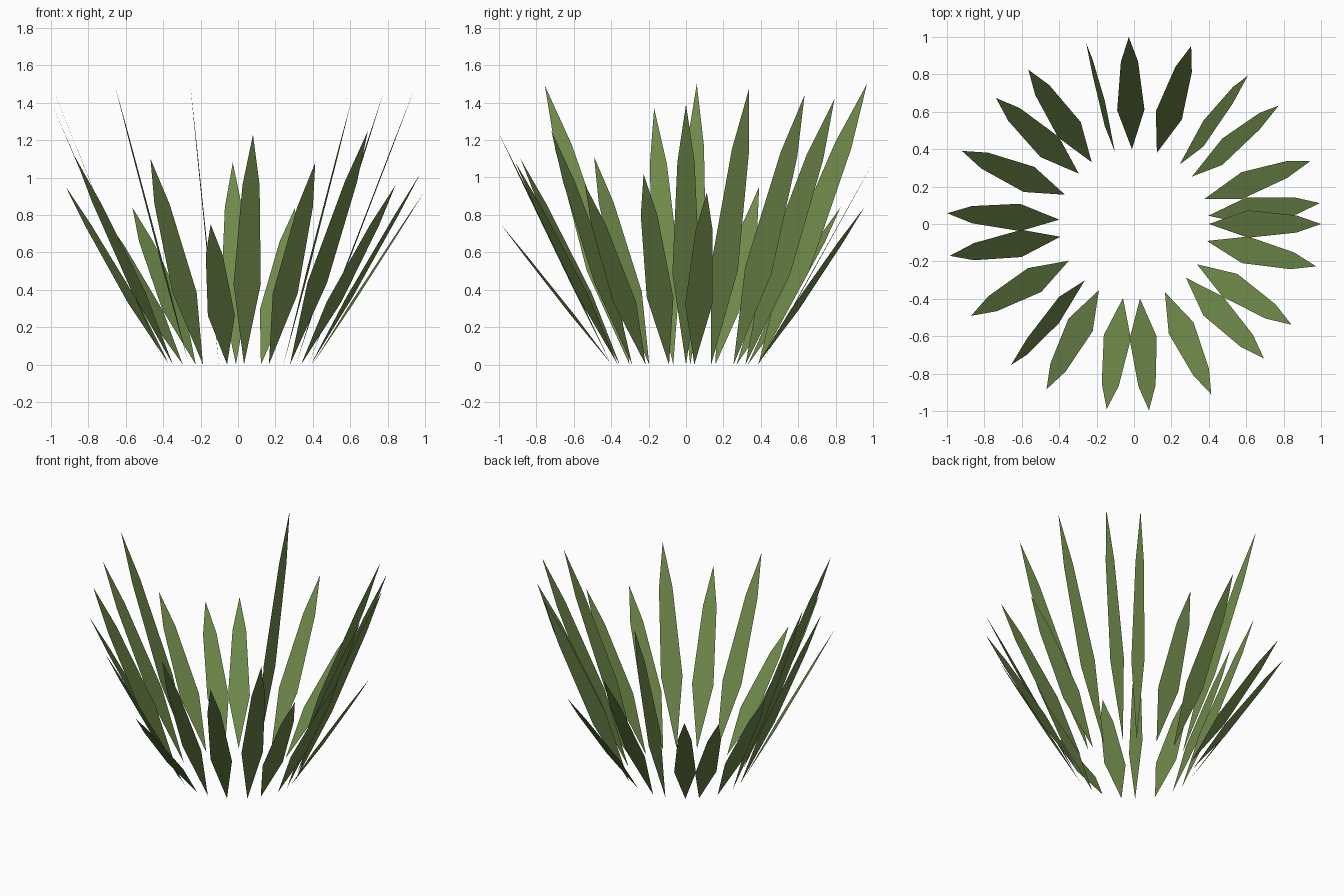
import bpy
from math import radians, cos, sin
from mathutils import Vector

if "Cube" in bpy.data.objects:
    bpy.data.objects.remove(bpy.data.objects["Cube"])

green = bpy.data.materials.new("leaf_green")
green.diffuse_color = (0.16, 0.255, 0.07, 1)
green.use_nodes = True
green.node_tree.nodes["Principled BSDF"].inputs["Base Color"].default_value = green.diffuse_color

# Direction (degrees) and tip height of every blade around the ring
blades = [(6.4, 0.92), (0, 1.39), (19.6, 1.47), (39.3, 1.44), (52.5, 1.42),
          (72.2, 0.84), (91.6, 1.08), (104.8, 1.5), (124.4, 0.84),
          (137.6, 0.82), (157, 0.95), (176.7, 1.5), (189.8, 1.37),
          (209.4, 1.11), (228.9, 1.49), (242.1, 1.1), (261.6, 0.75),
          (274.6, 1.23), (294.4, 1.08), (314, 1.25), (327.4, 0.96),
          (346.9, 1.02)]


def blade_points(angle, height):
    """Flat six-sided leaf: point, wide waist, narrower shoulder, point."""
    a = radians(angle)
    out = Vector((cos(a), sin(a), 0))
    base = out * 0.4
    axis = out * 0.6 + Vector((0, 0, height))
    # Steep blades are turned to face along x, the others face the centre
    up = Vector((1, 0, 0)) if height > 1.3 else Vector((0, 0, 1))
    side = axis.cross(up).normalized()
    profile = [(0, 0), (0.35, 0.073), (0.78, 0.046), (1, 0),
               (0.78, -0.046), (0.35, -0.073)]
    return [base + axis * t + side * w for t, w in profile]


# Ring of leaf blades
verts, faces = [], []
for angle, height in blades:
    n = len(verts)
    verts += blade_points(angle, height)
    faces += [(n, n + 1, n + 5), (n + 1, n + 2, n + 4, n + 5), (n + 2, n + 3, n + 4)]

mesh = bpy.data.meshes.new("grass_blades")
mesh.from_pydata(verts, [], faces)
mesh.materials.append(green)
mesh.update()
obj = bpy.data.objects.new("grass_blades", mesh)
bpy.context.collection.objects.link(obj)
